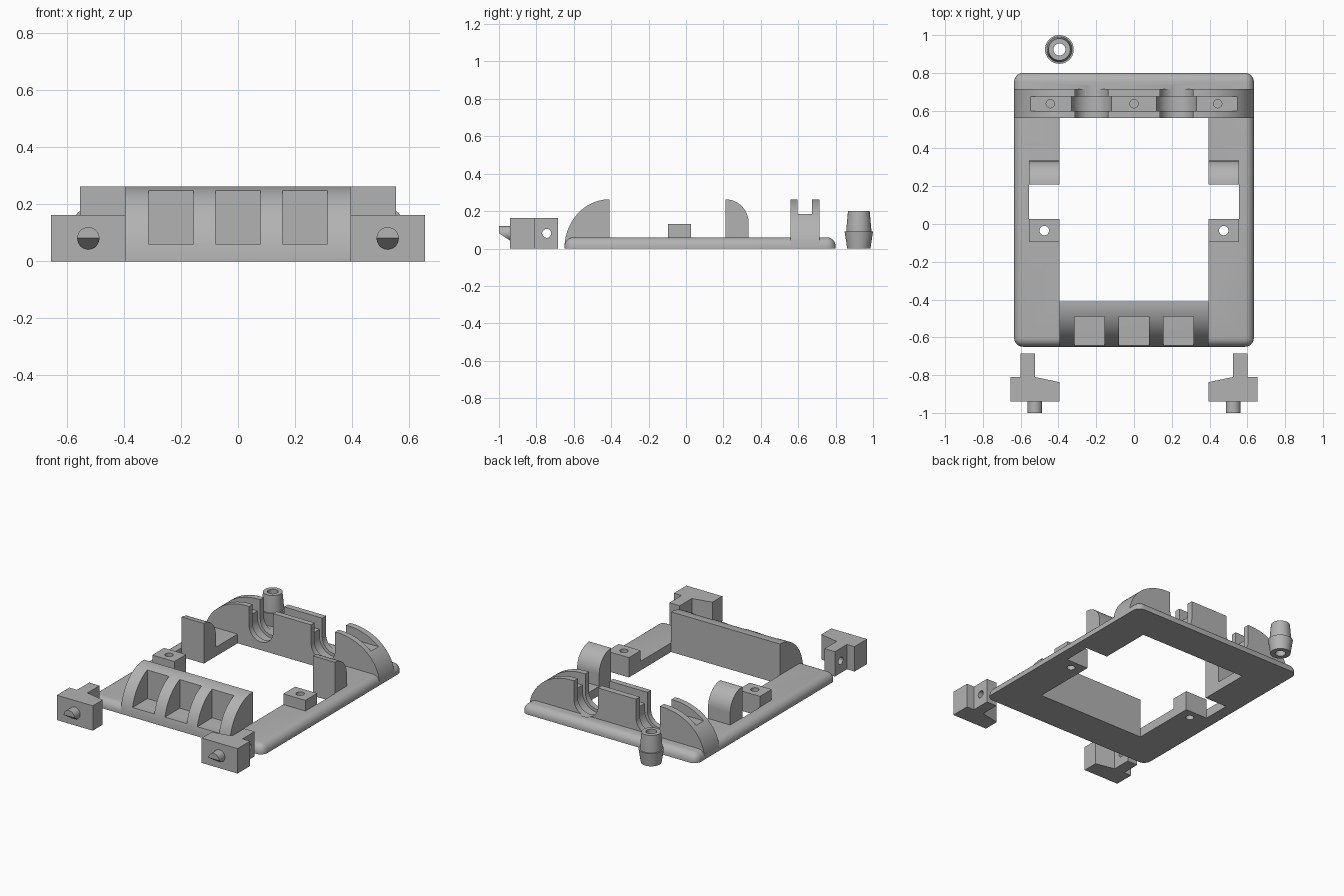
import bpy, bmesh, math
from mathutils import Vector

old = bpy.data.objects.get("Cube")
if old:
    bpy.data.objects.remove(old, do_unlink=True)

GREY = (0.45, 0.45, 0.45, 1)
mat = bpy.data.materials.new("plain grey")
mat.use_nodes = True
mat.diffuse_color = GREY
mat.node_tree.nodes["Principled BSDF"].inputs["Base Color"].default_value = GREY


def make(name, bm):
    bmesh.ops.recalc_face_normals(bm, faces=bm.faces)
    me = bpy.data.meshes.new(name)
    bm.to_mesh(me)
    bm.free()
    me.materials.append(mat)
    ob = bpy.data.objects.new(name, me)
    bpy.context.collection.objects.link(ob)
    return ob


def prism(name, pts, axis, lo, hi):
    """Extrude a 2D outline along an axis; the outline uses the other two axes in order."""
    bm = bmesh.new()
    vs = []
    for p in pts:
        c = list(p)
        c.insert("xyz".index(axis), lo)
        vs.append(bm.verts.new(c))
    face = bm.faces.new(vs)
    new = bmesh.ops.extrude_face_region(bm, geom=[face])["geom"]
    step = Vector([hi - lo if a == axis else 0 for a in "xyz"])
    bmesh.ops.translate(bm, vec=step, verts=[v for v in new if isinstance(v, bmesh.types.BMVert)])
    return make(name, bm)


def box(name, x0, x1, y0, y1, z0, z1):
    return prism(name, [(x0, y0), (x1, y0), (x1, y1), (x0, y1)], "z", z0, z1)


def arc(cx, cy, rx, ry, a0, a1, n=20):
    angles = [math.radians(a0 + (a1 - a0) * i / n) for i in range(n + 1)]
    return [(cx + rx * math.cos(a), cy + ry * math.sin(a)) for a in angles]


def rod(name, c, r, axis, lo, hi):
    return prism(name, arc(*c, r, r, 0, 360, 32)[:-1], axis, lo, hi)


def activate(ob):
    bpy.ops.object.select_all(action="DESELECT")
    ob.select_set(True)
    bpy.context.view_layer.objects.active = ob


def cut(ob, *cutters):
    activate(ob)
    for c in cutters:
        m = ob.modifiers.new("cut", "BOOLEAN")
        m.operation, m.solver, m.object = "DIFFERENCE", "EXACT", c
        bpy.ops.object.modifier_apply(modifier=m.name)
        bpy.data.objects.remove(c, do_unlink=True)


def smooth(ob):
    activate(ob)
    bpy.ops.object.shade_smooth_by_angle(angle=math.radians(30))


def saddle_slot(x, r, y0, y1):
    """Round-bottomed slot open at the top."""
    return prism("slot", arc(x, 0.14, r, r, 180, 360) + [(x + r, 0.4), (x - r, 0.4)], "y", y0, y1)


def saddle_cuts():
    out = []
    for x in (-0.225, 0.225):
        out += [saddle_slot(x, 0.087, 0.5, 0.735), saddle_slot(x, 0.107, 0.597, 0.675)]
    return out


# Base frame with rounded outer edges
frame = box("base_frame", -0.635, 0.635, -0.65, 0.8, 0, 0.06)
bm = bmesh.new()
bm.from_mesh(frame.data)
edges = [e for e in bm.edges if max(v.co.z for v in e.verts) > 0.05]
bmesh.ops.bevel(bm, geom=edges, offset=0.048, segments=6, profile=0.5, affect="EDGES")
bm.to_mesh(frame.data)
bm.free()
cut(frame,
    box("opening", -0.395, 0.395, -0.41, 0.563, -1, 1),
    box("side_notches", -0.557, 0.557, 0.027, 0.212, -1, 1),
    *[rod("screw_hole", (s * 0.475, -0.035), 0.025, "z", -1, 1) for s in (-1, 1)],
    *saddle_cuts())
smooth(frame)

# Front quarter-round bar with three pockets
bar = prism("front_bar", arc(-0.41, 0, 0.24, 0.263, 90, 180) + [(-0.41, 0)], "x", -0.395, 0.395)
cut(bar, *[box("pocket", x - 0.079, x + 0.079, -0.8, -0.49, 0.06, 0.4) for x in (-0.235, 0, 0.235)])
smooth(bar)

# Rear arch with a long groove, two pipe saddles and blind pin holes
arch = prism("rear_arch", arc(0.33, 0, 0.305, 0.263, 0, 90) + arc(-0.33, 0, 0.305, 0.263, 90, 180),
             "y", 0.56, 0.715)
cut(arch, box("groove", -1, 1, 0.597, 0.675, 0.185, 0.5), *saddle_cuts(),
    *[rod("pin_hole", (x, 0.637), 0.022, "z", 0.08, 0.5) for x in (-0.443, 0, 0.443)])
smooth(arch)

for s, side in ((1, "left"), (-1, "right")):
    x0, x1 = sorted((s * 0.395, s * 0.555))

    # Upright stop with a rounded back
    stop = prism(side + "_stop",
                 [(0.21, 0.01), (0.335, 0.01)] + arc(0.21, 0.138, 0.125, 0.125, 0, 90),
                 "x", x0, x1)
    smooth(stop)

    # Screw block
    block = box(side + "_screw_block", x0, x1, -0.095, 0.027, 0, 0.13)
    cut(block, rod("screw_hole", (s * 0.475, -0.035), 0.025, "z", -1, 1))
    smooth(block)

    # Loose clip with a pierced stem
    outline = [(0.395, -0.94), (0.655, -0.94), (0.655, -0.81), (0.6, -0.81),
               (0.6, -0.685), (0.525, -0.685), (0.525, -0.81), (0.395, -0.837)]
    clip = prism(side + "_clip", [(s * x, y) for x, y in outline], "z", 0, 0.163)
    cut(clip, rod("stem_hole", (-0.745, 0.081), 0.024, "x", -1, 1))
    smooth(clip)

    # Clip peg, sloped underneath
    peg = rod(side + "_clip_peg", (s * 0.525, 0.081), 0.039, "y", -1, -0.935)
    cut(peg, prism("slope", [(-1.02, 0.095), (-0.94, 0.042), (-0.94, 0), (-1.02, 0)], "x", -1, 1))
    smooth(peg)

# Loose hollow plug, turned from a profile
profile = [(0.032, 0), (0.062, 0), (0.076, 0.09), (0.067, 0.09), (0.067, 0.1),
           (0.058, 0.2), (0.032, 0.2)]
bm = bmesh.new()
ring = [bm.verts.new((r, 0, z)) for r, z in profile]
loop = [bm.edges.new((ring[i], ring[i - 1])) for i in range(len(ring))]
bmesh.ops.spin(bm, geom=ring + loop, cent=(0, 0, 0), axis=(0, 0, 1), angle=math.tau, steps=40)
bmesh.ops.remove_doubles(bm, verts=bm.verts, dist=0.0005)
bmesh.ops.translate(bm, verts=bm.verts, vec=(-0.395, 0.924, 0))
smooth(make("plug", bm))
